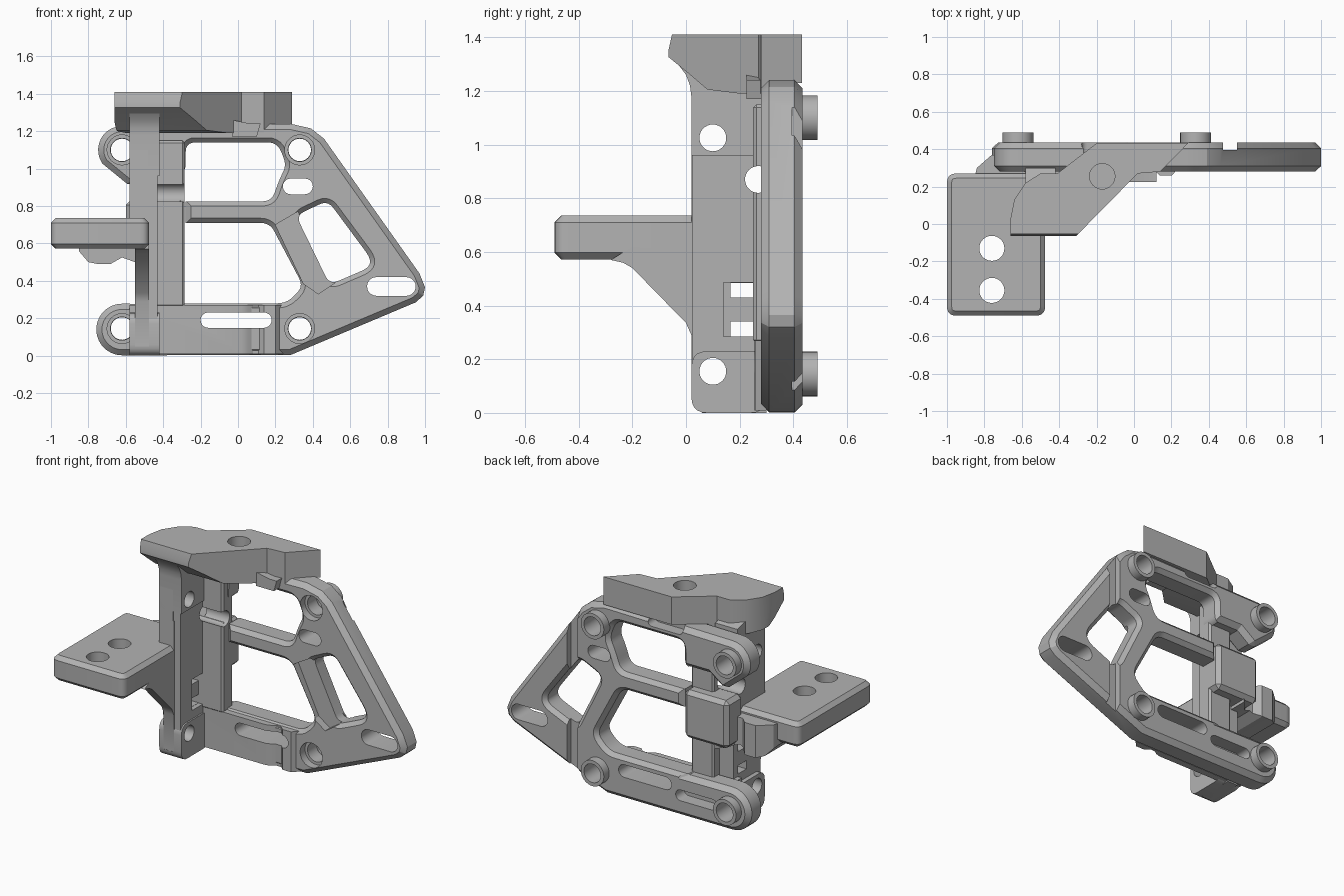
import bpy, bmesh, math
from mathutils import Vector

cube = bpy.data.objects.get("Cube")
if cube:
    bpy.data.objects.remove(cube, do_unlink=True)

mat = bpy.data.materials.new("plain grey")
mat.use_nodes = True
GREY = (0.45, 0.45, 0.45, 1)
mat.diffuse_color = GREY
mat.node_tree.nodes["Principled BSDF"].inputs["Base Color"].default_value = GREY

PLACE = {"x": lambda u, v, w: (w, u, v),
         "y": lambda u, v, w: (u, w, v),
         "z": lambda u, v, w: (u, v, w)}


def activate(ob):
    bpy.ops.object.select_all(action="DESELECT")
    ob.select_set(True)
    bpy.context.view_layer.objects.active = ob


def apply_mod(ob, kind, **settings):
    activate(ob)
    m = ob.modifiers.new(kind, kind)
    for key, value in settings.items():
        setattr(m, key, value)
    bpy.ops.object.modifier_apply(modifier=m.name)


def loft(name, rings, axis):
    """Closed solid through rings of (points, position along axis)."""
    bm = bmesh.new()
    loops = [[bm.verts.new(PLACE[axis](u, v, w)) for u, v in pts] for pts, w in rings]
    bm.faces.new(loops[0])
    bm.faces.new(loops[-1])
    n = len(loops[0])
    for a, b in zip(loops, loops[1:]):
        for i in range(n):
            j = (i + 1) % n
            bm.faces.new((a[i], a[j], b[j], b[i]))
    bmesh.ops.recalc_face_normals(bm, faces=bm.faces)
    me = bpy.data.meshes.new(name)
    bm.to_mesh(me)
    bm.free()
    me.materials.append(mat)
    ob = bpy.data.objects.new(name, me)
    bpy.context.collection.objects.link(ob)
    return ob


def prism(name, pts, axis, lo, hi, bevel=0):
    ob = loft(name, [(pts, lo), (pts, hi)], axis)
    if bevel:
        apply_mod(ob, "BEVEL", width=bevel, segments=1, limit_method="ANGLE",
                  angle_limit=math.radians(60), use_clamp_overlap=False)
    return ob


def rect(u0, u1, v0, v1):
    return [(u0, v0), (u1, v0), (u1, v1), (u0, v1)]


def box(name, x, y, z, bevel=0):
    return prism(name, rect(*x, *y), "z", *z, bevel)


def arc(u, v, r, start, end, n):
    angles = [math.radians(start + (end - start) * i / n) for i in range(n + 1)]
    return [(u + r * math.cos(a), v + r * math.sin(a)) for a in angles]


def circle(u, v, r, n=32):
    return arc(u, v, r, 0, 360, n)[:-1]


def slot(u0, u1, v, r):
    return arc(u1 - r, v, r, -90, 90, 10) + arc(u0 + r, v, r, 90, 270, 10)


def rounded(pts, r, n=5):
    """Round every corner of a polygon."""
    out = []
    for i, p in enumerate(pts):
        p, a, b = Vector(p), Vector(pts[i - 1]), Vector(pts[(i + 1) % len(pts)])
        s = p + (a - p).normalized() * min(r, (a - p).length * 0.45)
        e = p + (b - p).normalized() * min(r, (b - p).length * 0.45)
        for k in range(n + 1):
            t = k / n
            out.append(tuple(s * (1 - t) ** 2 + p * 2 * t * (1 - t) + e * t * t))
    return out


def grown(pts, d):
    """Push a counter-clockwise outline outward."""
    out = []
    for i, p in enumerate(pts):
        t = (Vector(pts[(i + 1) % len(pts)]) - Vector(pts[i - 1])).normalized()
        out.append((p[0] + t.y * d, p[1] - t.x * d))
    return out


def combine(ob, other, operation="DIFFERENCE"):
    apply_mod(ob, "BOOLEAN", object=other, operation=operation, solver="EXACT")
    bpy.data.objects.remove(other, do_unlink=True)


def drill(ob, pts, axis, lo, hi):
    combine(ob, prism("cutter", pts, axis, lo, hi))


# Flat side frame with two rounded arms
FRONT, BACK = 0.28, 0.435
outline = [(0.28, 0.003), (0.95, 0.285), (0.99, 0.32), (1.0, 0.365), (0.97, 0.44),
           (0.46, 1.16), (0.39, 1.215), (0.28, 1.24)]
outline += arc(-0.62, 1.1, 0.128, 90, 215, 10)
outline += [(-0.57, 0.9), (-0.46, 0.98), (-0.28, 0.98), (-0.28, 0.275)]
outline += arc(-0.62, 0.14, 0.138, 90, 270, 14)
frame = prism("side_frame", outline, "y", FRONT, BACK, 0.03)

# Chamfered openings
openings = [
    [(-0.45, 0.825), (0.18, 0.825), (0.22, 0.94), (0.26, 1.02), (0.21, 1.14),
     (-0.279, 1.14), (-0.281, 0.97), (-0.45, 0.97)],
    [(-0.45, 0.28), (0.26, 0.28), (0.35, 0.37), (0.17, 0.71), (-0.45, 0.71)],
    [(0.49, 0.38), (0.7, 0.47), (0.71, 0.52), (0.48, 0.83), (0.31, 0.75)],
]
for pts in openings:
    p = rounded(pts, 0.05)
    big = grown(p, 0.025)
    combine(frame, loft("cutter", [(big, 0.2), (big, FRONT), (p, FRONT + 0.025),
                                   (p, BACK - 0.025), (big, BACK), (big, 0.5)], "y"))

# Recessed front of the slanted strut
drill(frame, [(0.2, 0.7), (0.35, 0.385), (0.43, 0.33), (0.52, 0.39), (0.32, 0.77)],
      "y", 0.2, 0.33)

# Slots, and the groove across the back
for u0, u1, v, r, lo in [(0.24, 0.4, 0.905, 0.042, 0.2), (0.69, 0.95, 0.37, 0.05, 0.2),
                         (-0.2, 0.18, 0.19, 0.041, 0.2), (-0.53, -0.23, 0.14, 0.035, 0.35),
                         (-0.28, -0.03, 1.212, 0.03, 0.36)]:
    drill(frame, slot(u0, u1, v, r), "y", lo, 0.6)
drill(frame, rect(0.475, 0.55, 0, 1.3), "y", 0.395, 0.5)

# Screw bosses with through holes
for x, z in [(-0.62, 1.1), (0.33, 1.1), (-0.62, 0.145), (0.33, 0.145)]:
    drill(frame, circle(x, z, 0.062), "y", 0, 0.6)
    drill(frame, circle(x, z, 0.08), "y", 0, 0.33)
    boss = prism("screw_boss", circle(x, z, 0.083), "y", 0.42, 0.49)
    drill(boss, circle(x, z, 0.06), "y", 0.3, 0.6)

# Thick front of the lower arm, ending in a scooped post
arm_plan = [(-0.58, 0.3), (-0.58, 0.255), (0.02, 0.255), (0.05, 0.265), (0.08, 0.285),
            (0.11, 0.285), (0.14, 0.258), (0.2, 0.258), (0.24, 0.3)]
lower = prism("lower_arm_front", arm_plan, "z", 0.008, 0.27)
drill(lower, slot(-0.2, 0.18, 0.19, 0.041), "y", 0.1, 0.6)

# Column: slim rib with the gusset, wider above the shelf, corbel under the head
rib_profile = [(0.02, 0.05), (0.06, 0), (0.3, 0), (0.3, 0.9), (0.02, 0.9),
               (0.02, 0.6), (-0.2, 0.62), (-0.28, 0.57),
               (-0.235, 0.56), (-0.2, 0.54), (0, 0.335), (0.02, 0.29)]
corbel_profile = [(0.02, 0.96), (0.3, 0.96), (0.3, 1.25), (0.1, 1.3), (-0.06, 1.34),
                  (-0.03, 1.3), (0.0, 1.26), (0.015, 1.22), (0.02, 1.18)]
rib = prism("column_rib", rib_profile, "x", -0.55, -0.475)
body = box("column_body", (-0.5, -0.43), (0.025, 0.3), (0.1, 1.1))
neck = box("column_neck", (-0.58, -0.48), (0.02, 0.3), (0.6, 1.1))
corbel = prism("column_corbel", corbel_profile, "x", -0.58, -0.42)
foot = prism("column_foot", rounded(rect(0.02, 0.3, 0, 0.23), 0.06), "x", -0.58, -0.42)
back_plate = box("inner_plate", (-0.45, -0.285), (0.25, 0.36), (0.26, 1.15), 0.012)
for ob in (rib, body, neck, corbel, back_plate):
    drill(ob, circle(0.27, 0.87, 0.05), "x", -0.7, -0.2)
for ob, z in [(rib, 0.155), (body, 0.155), (foot, 0.155),
              (body, 1.025), (neck, 1.025), (corbel, 1.025)]:
    drill(ob, circle(0.1, z, 0.05), "x", -0.7, -0.2)
for ob in (rib, body):
    for z in (0.285, 0.43):
        drill(ob, rect(0.165, 0.252, z, z + 0.055), "x", -0.7, -0.2)
drill(body, rect(0.14, 0.252, 0.284, 0.486), "x", -0.46, -0.2)

# Middle block joining the cross bar, with the curled lug behind the shelf
box("middle_block", (-0.6, -0.285), (0.27, BACK), (0.52, 0.83), 0.025)
lug = prism("rear_lug", [(-0.85, 0.26), (-0.84, 0.3), (-0.76, 0.37), (-0.68, 0.37),
                         (-0.64, 0.33), (-0.58, 0.33), (-0.5, 0.42), (-0.5, 0.1), (-0.85, 0.1)],
            "z", 0.49, 0.7)
drill(lug, [(-0.9, 0.45), (-0.86, 0.57), (-0.8, 0.5), (-0.74, 0.488)], "y", 0, 0.6)
drill(lug, [(-0.7, 0.48), (-0.62, 0.525), (-0.55, 0.5), (-0.45, 0.5), (-0.45, 0.48)], "y", 0, 0.6)

# Shelf with two holes
shelf = prism("shelf", rounded(rect(-1, -0.475, -0.49, 0.27), 0.05), "z", 0.572, 0.735, 0.025)
for y in (-0.13, -0.355):
    drill(shelf, circle(-0.76, y, 0.067), "z", 0.4, 0.9)

# Head block: plan shape trimmed by its side profile
plan = [(-0.66, -0.065), (-0.31, -0.065), (0.02, 0.27), (0.14, 0.28), (0.29, 0.432),
        (-0.2, 0.432), (-0.41, 0.27), (-0.5, 0.27), (-0.58, 0.22), (-0.64, 0.13), (-0.66, 0.03)]
top = prism("head_block", plan, "z", 1.1, 1.41)
side = [(-0.05, 1.42), (-0.07, 1.33), (0.01, 1.265), (0.08, 1.205), (0.2, 1.19), (0.28, 1.19),
        (0.3, 1.23), (0.5, 1.23), (0.5, 1.42)]
combine(top, prism("cutter", side, "x", -1, 1), "INTERSECT")
drill(top, circle(-0.17, 0.255, 0.068), "z", 1.26, 1.6)

# Small stepped catch below the head block
prism("head_catch", [(-0.03, 1.17), (0.1, 1.17), (0.12, 1.24), (0.07, 1.24), (-0.03, 1.26)],
      "y", 0.225, 0.32)

# Keep edges crisp and curves smooth
for ob in list(bpy.context.collection.objects):
    if ob.type == "MESH" and mat.name in ob.data.materials:
        activate(ob)
        bpy.ops.object.shade_smooth_by_angle(angle=math.radians(25))
